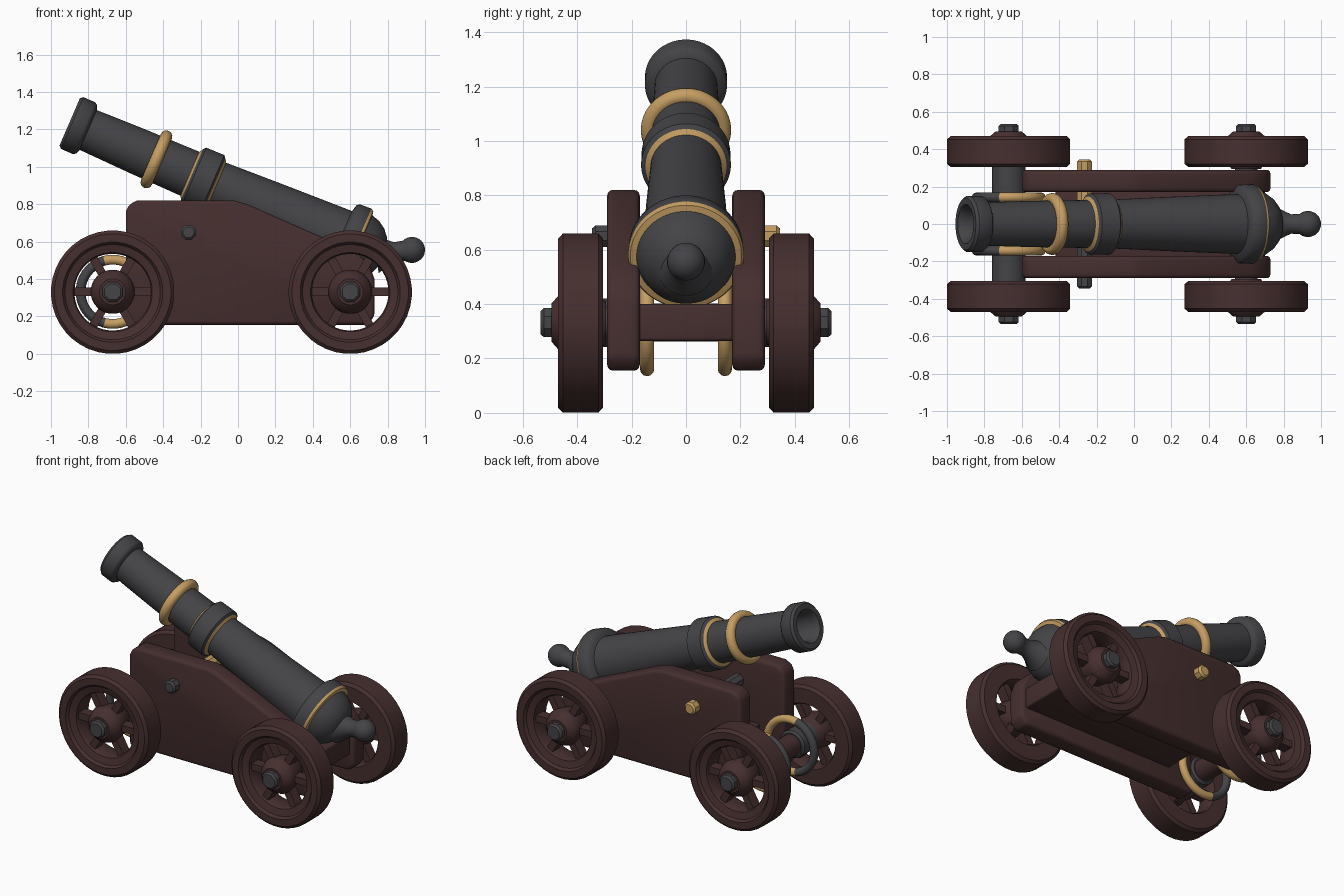
import bpy, bmesh, math
from mathutils import Vector, Matrix

if "Cube" in bpy.data.objects:
    bpy.data.objects.remove(bpy.data.objects["Cube"])


def material(name, col):
    m = bpy.data.materials.new(name)
    m.diffuse_color = (*col, 1)
    m.use_nodes = True
    m.node_tree.nodes["Principled BSDF"].inputs["Base Color"].default_value = m.diffuse_color
    return m


IRON = material("dark iron", (0.058, 0.058, 0.064))
WOOD = material("dark red wood", (0.062, 0.028, 0.028))
GOLD = material("brass", (0.56, 0.34, 0.125))


def finish(name, bm, mats, angle=38):
    """Make an object, smooth except over sharp edges."""
    bmesh.ops.remove_doubles(bm, verts=bm.verts, dist=1e-5)
    bmesh.ops.recalc_face_normals(bm, faces=bm.faces)
    for f in bm.faces:
        f.smooth = True
    for e in bm.edges:
        e.smooth = len(e.link_faces) == 2 and e.calc_face_angle(0) < math.radians(angle)
    me = bpy.data.meshes.new(name)
    bm.to_mesh(me)
    bm.free()
    for m in mats:
        me.materials.append(m)
    ob = bpy.data.objects.new(name, me)
    bpy.context.collection.objects.link(ob)
    return ob


def lathe(name, origin, axis, prof, mats, sides=40, closed=False, gold=()):
    """Spin (distance along axis, radius) points; segments in gold use slot 1."""
    bm = bmesh.new()
    rot = Vector(axis).to_track_quat('Z', 'Y').to_matrix().to_4x4()
    mat = Matrix.Translation(origin) @ rot
    rings = []
    for s, r in prof:
        if r == 0:
            v = bm.verts.new(mat @ Vector((0, 0, s)))
            rings.append([v] * sides)
        else:
            rings.append([bm.verts.new(mat @ Vector((r * math.cos(t), r * math.sin(t), s)))
                          for t in (2 * math.pi * (i + .5) / sides for i in range(sides))])
    n = len(prof)
    for k in range(n if closed else n - 1):
        a, b = rings[k], rings[(k + 1) % n]
        for i in range(sides):
            j = (i + 1) % sides
            vs = list(dict.fromkeys([a[i], a[j], b[j], b[i]]))
            if len(vs) > 2:
                f = bm.faces.new(vs)
                f.material_index = 1 if k in gold else 0
    return finish(name, bm, mats)


def torus_profile(s, radius, ra, rr, n=12):
    return [(s + ra * math.cos(2 * math.pi * i / n), radius + rr * math.sin(2 * math.pi * i / n))
            for i in range(n)]


def rod(name, y0, y1, x, z, r, mat, sides=24, ch=0.012):
    """Chamfered cylinder along y."""
    h = abs(y1 - y0)
    return lathe(name, (x, y0, z), (0, y1 - y0, 0),
                 [(0, 0), (0, r - ch), (ch, r), (h - ch, r), (h, r - ch), (h, 0)], [mat], sides)


def slab(name, outline, y0, y1, bevel):
    """Extrude an x-z outline along y, with rounded edges."""
    bm = bmesh.new()
    f = bm.faces.new([bm.verts.new((x, y0, z)) for x, z in outline])
    ex = bmesh.ops.extrude_face_region(bm, geom=[f])
    for v in ex['geom']:
        if isinstance(v, bmesh.types.BMVert):
            v.co.y = y1
    bmesh.ops.recalc_face_normals(bm, faces=bm.faces)
    edges = [e for e in bm.edges if e.calc_face_angle(0) > 0.6]
    bmesh.ops.bevel(bm, geom=edges, offset=bevel, segments=3, profile=0.5, affect='EDGES')
    return finish(name, bm, [WOOD])


# Barrel: one lathed profile with bore, muzzle ring, collar, breech ring and dome
TILT = math.radians(23.3)
MUZZLE = Vector((-0.9, 0, 1.24))
AXIS = Vector((math.cos(TILT), 0, -math.sin(TILT)))
barrel = [(0.30, 0), (0.30, 0.085), (0.03, 0.09), (0.0, 0.105), (0.0, 0.138), (0.015, 0.151),
          (0.085, 0.151), (0.10, 0.14), (0.108, 0.116), (0.40, 0.124), (0.70, 0.128),
          (0.712, 0.147), (0.725, 0.163), (0.83, 0.165), (0.842, 0.149), (0.855, 0.131),
          (1.20, 0.146), (1.575, 0.16), (1.585, 0.198), (1.60, 0.21), (1.665, 0.213),
          (1.68, 0.205), (1.684, 0.182), (1.73, 0.168), (1.77, 0.142), (1.80, 0.108),
          (1.82, 0.06), (1.825, 0)]
lathe("barrel", MUZZLE, AXIS, barrel, [IRON, GOLD], 48, gold=(10, 14, 20, 21))

# Brass band around the chase
lathe("brass_band", MUZZLE, AXIS, torus_profile(0.505, 0.135, 0.032, 0.031), [GOLD], 48, closed=True)

# Neck and round knob behind the breech
start, knob = Vector((0.74, 0, 0.535)), Vector((0.93, 0, 0.556))
L = (knob - start).length
ball = [(L - 0.07 * math.cos(t), 0.07 * math.sin(t))
        for t in (math.pi * i / 14 for i in range(4, 14))]
lathe("breech_knob", start, knob - start,
      [(0, 0.105), (0.05, 0.075), (0.10, 0.052)] + ball + [(L + 0.07, 0)], [IRON], 28)

# Carriage cheeks and bed
cheek = [(-0.6, 0.155), (-0.6, 0.76), (-0.585, 0.797), (-0.54, 0.82), (-0.02, 0.82), (0.05, 0.80),
         (0.63, 0.545), (0.70, 0.48), (0.73, 0.40), (0.73, 0.20), (0.69, 0.155)]
for side, tag in ((-1, "front"), (1, "back")):
    slab("carriage_cheek_" + tag, cheek, side * 0.17, side * 0.29, 0.022)
slab("carriage_bed", [(-0.42, 0.265), (-0.42, 0.40), (0.70, 0.40), (0.70, 0.265)], -0.18, 0.18, 0.012)

# Cross bolts through the cheeks
rod("cross_bolt_front", 0, -0.345, -0.265, 0.65, 0.043, IRON, 8)
rod("cross_bolt_back", 0, 0.345, -0.265, 0.65, 0.043, GOLD, 8)

# Axles
FX, RX, WZ = -0.67, 0.6, 0.332
rod("front_axle_core", -0.17, 0.17, FX, WZ, 0.07, WOOD)
rod("rear_axle", -0.33, 0.33, RX, WZ, 0.06, IRON)
for side, tag in ((-1, "front"), (1, "back")):
    rod("front_axle_end_" + tag, side * 0.15, side * 0.32, FX, WZ, 0.09, IRON)
    # Ring on the front axle: iron ahead, brass behind
    ring = lathe("axle_ring_" + tag, (FX, 0, WZ), (0, side, 0),
                 torus_profile(0.143, 0.172, 0.026, 0.026), [IRON, GOLD], 36, closed=True)
    for p in ring.data.polygons:
        p.material_index = 1 if p.center.x > FX - 0.05 else 0

# Wheels: rim, spokes, hub and end bolt
rim = [(0.305, 0.215), (0.305, 0.312), (0.322, 0.33), (0.453, 0.33), (0.47, 0.312), (0.47, 0.268),
       (0.452, 0.255), (0.44, 0.212), (0.425, 0.205), (0.32, 0.205)]
hub = [(0.295, 0), (0.295, 0.08), (0.33, 0.10), (0.43, 0.118), (0.465, 0.105), (0.495, 0.07), (0.495, 0)]
for x, end in ((FX, "left"), (RX, "right")):
    for side, tag in ((-1, "front"), (1, "back")):
        label = tag + "_" + end
        lathe("wheel_rim_" + label, (x, 0, WZ - 0.002), (0, side, 0), rim, [WOOD], 40, closed=True)
        lathe("wheel_hub_" + label, (x, 0, WZ), (0, side, 0), hub, [WOOD], 28)
        rod("wheel_bolt_" + label, side * 0.46, side * 0.535, x, WZ, 0.058, IRON, 8)
        bm = bmesh.new()
        for i in range(6):
            turn = Matrix.Rotation(i * math.pi / 3, 4, 'Y')
            place = Matrix.Translation((x, side * 0.39, WZ)) @ turn @ Matrix.Translation((0.155, 0, 0))
            bmesh.ops.create_cube(bm, size=1, matrix=place @ Matrix.Diagonal((0.15, 0.07, 0.045, 1)))
        finish("wheel_spokes_" + label, bm, [WOOD])
